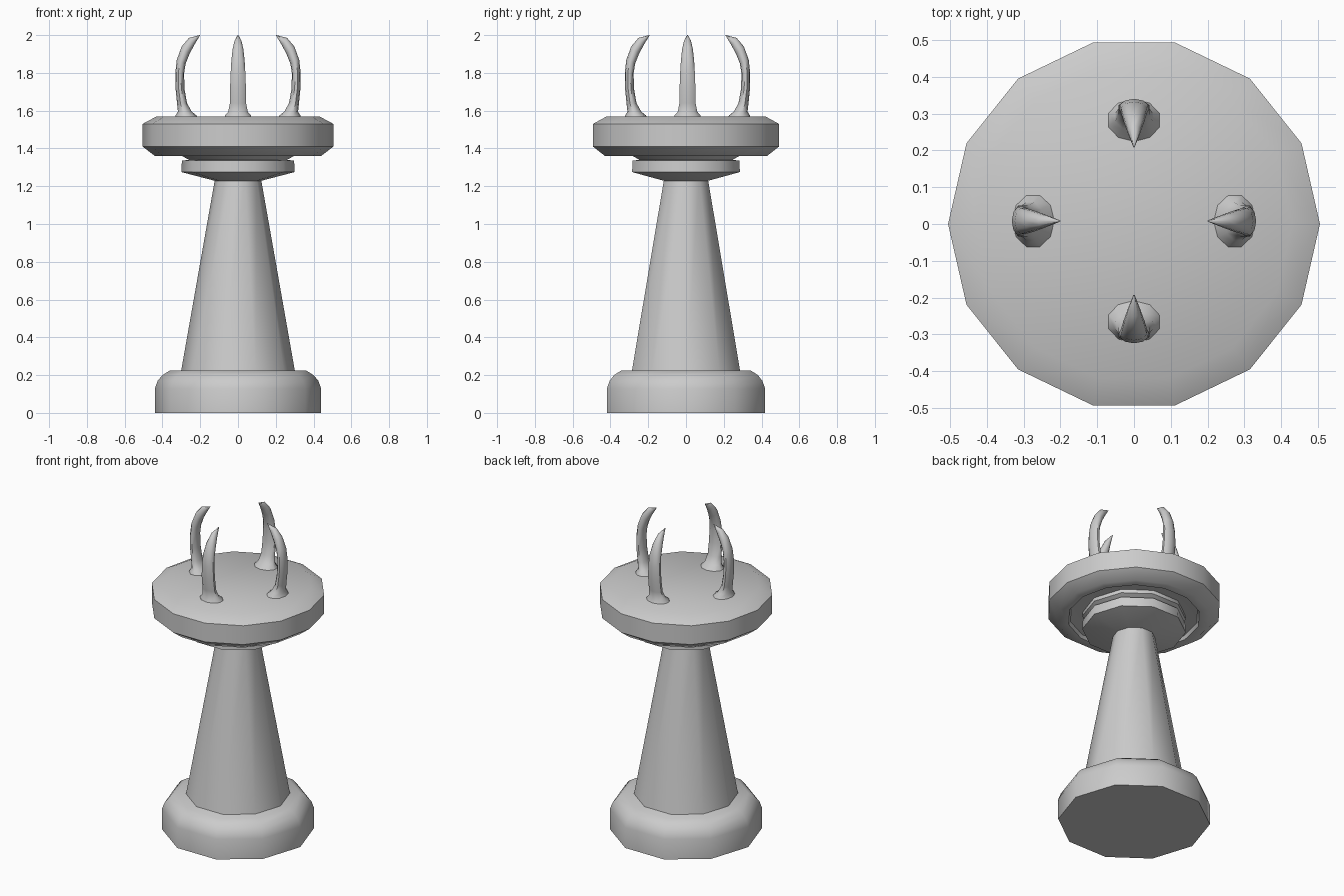
import bpy, bmesh, math
from math import cos, sin, pi, radians

if "Cube" in bpy.data.objects:
    bpy.data.objects.remove(bpy.data.objects["Cube"])


def loft(name, rings, cap_start=True, cap_end=True, angle=50):
    """Skin a list of equal-length point rings into a smooth-shaded object."""
    bm = bmesh.new()
    loops = [[bm.verts.new(p) for p in ring] for ring in rings]
    n = len(loops[0])
    for a, b in zip(loops, loops[1:]):
        for i in range(n):
            j = (i + 1) % n
            bm.faces.new((a[i], a[j], b[j], b[i]))
    if cap_start:
        bm.faces.new(loops[0][::-1])
    if cap_end:
        bm.faces.new(loops[-1])
    bmesh.ops.remove_doubles(bm, verts=bm.verts, dist=1e-5)
    bmesh.ops.recalc_face_normals(bm, faces=bm.faces)
    mesh = bpy.data.meshes.new(name)
    bm.to_mesh(mesh)
    bm.free()
    ob = bpy.data.objects.new(name, mesh)
    bpy.context.collection.objects.link(ob)
    bpy.ops.object.select_all(action='DESELECT')
    ob.select_set(True)
    bpy.context.view_layer.objects.active = ob
    bpy.ops.object.shade_smooth_by_angle(angle=radians(angle))
    return ob


def lathe(name, profile, sides):
    """Faceted solid of revolution from (radius, z) pairs, a corner on +x."""
    rings = [[(r * cos(2 * pi * i / sides), r * sin(2 * pi * i / sides), z)
              for i in range(sides)] for r, z in profile]
    return loft(name, rings)


# Foot with a rounded shoulder
lathe("base", [(0.44, 0), (0.44, 0.13), (0.425, 0.17), (0.40, 0.20), (0.36, 0.225)], 10)

# Tapered column
lathe("shaft", [(0.305, 0.20), (0.12, 1.25)], 10)

# Collar under the head and the flare that carries the disc
lathe("collar", [(0.12, 1.228), (0.30, 1.275), (0.297, 1.335), (0.26, 1.34),
                 (0.30, 1.362), (0.30, 1.42)], 10)

# Thick disc with bevelled rims and a shallow hollow underneath
lathe("head_disc", [(0.29, 1.385), (0.375, 1.38), (0.385, 1.36), (0.44, 1.36),
                    (0.505, 1.41), (0.505, 1.53), (0.43, 1.57)], 14)

# Claws: (z, inner radius, outer radius, half width)
CLAW = [(1.555, 0.205, 0.335, 0.078), (1.575, 0.22, 0.33, 0.072),
        (1.595, 0.245, 0.318, 0.054), (1.64, 0.27, 0.323, 0.045),
        (1.72, 0.284, 0.331, 0.044), (1.80, 0.285, 0.332, 0.041),
        (1.86, 0.277, 0.324, 0.037), (1.92, 0.257, 0.298, 0.030),
        (1.965, 0.233, 0.260, 0.019), (2.0, 0.200, 0.203, 0.002)]


def claw(name, turn):
    c, s = cos(turn), sin(turn)
    rings = []
    for z, inner, outer, half in CLAW:
        ring = []
        for i in range(10):
            t = 2 * pi * i / 10
            r = (inner + outer) / 2 + (outer - inner) / 2 * cos(t)
            w = half * sin(t)
            # the curved section leans with the hook near the tip
            lean = 0.02 * cos(t) * max(0, min(1, (z - 1.8) / 0.12)) * (z < 1.99)
            ring.append((r * c - w * s, r * s + w * c + 0.008, z + lean))
        rings.append(ring)
    loft(name, rings)


for side, k in (("right", 0), ("back", 1), ("left", 2), ("front", 3)):
    claw(side + "_claw", k * pi / 2)
